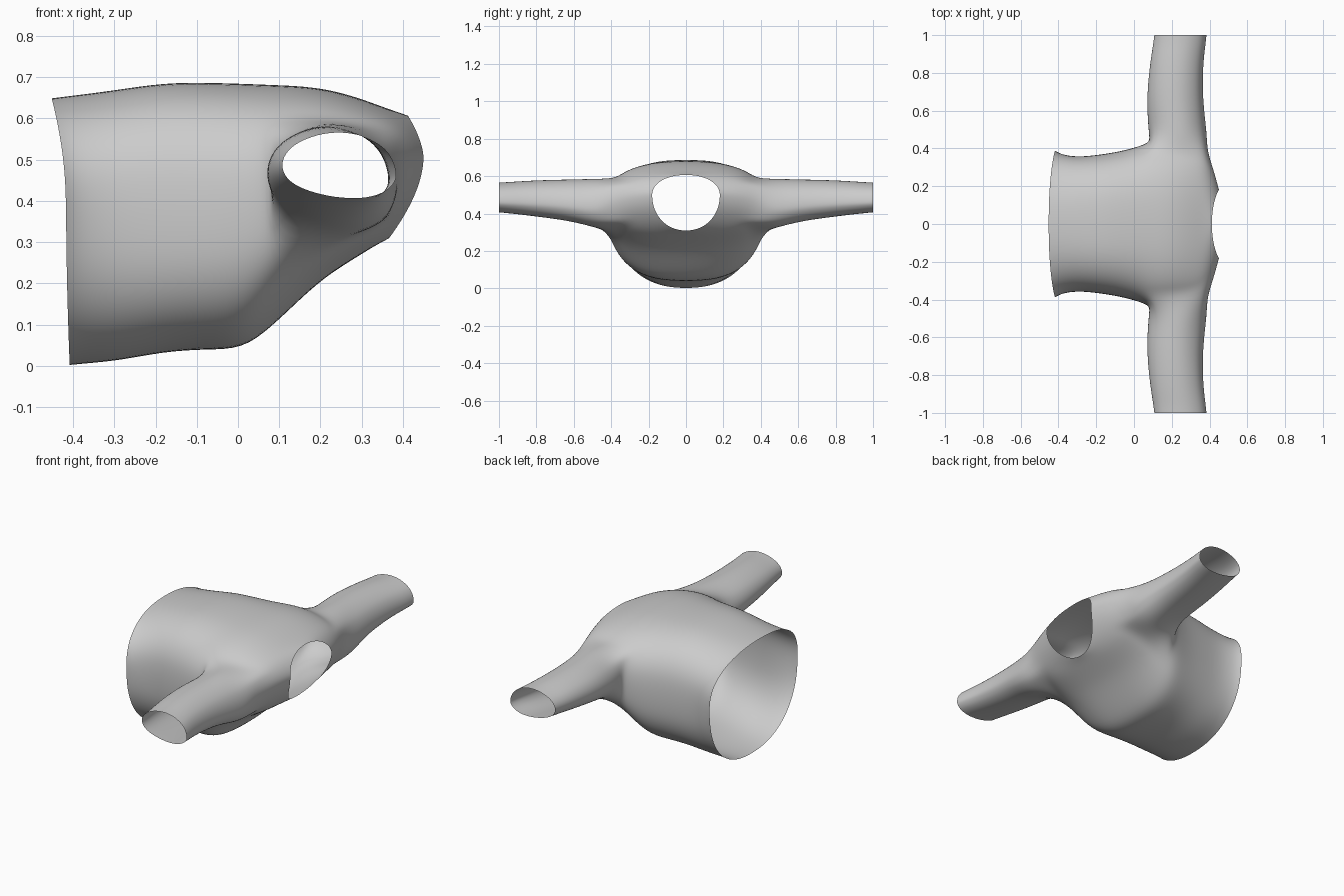
import bpy, bmesh
from math import sin, cos, pi, radians

if "Cube" in bpy.data.objects:
    bpy.data.objects.remove(bpy.data.objects["Cube"])

N = 32               # points around the torso
C0, C1 = 5, 11       # columns bounding each armhole
R0, R1 = 6, 10       # rings bounding each armhole

# torso rings: x at top/side/bottom, z at top/side/bottom, half width, squareness
RINGS = [
    (-.452, -.417, -.408, .650, .40, .000, .390, 2.3),
    (-.420, -.385, -.370, .654, .39, .004, .370, 2.4),
    (-.300, -.300, -.290, .669, .38, .011, .355, 2.6),
    (-.180, -.180, -.180, .688, .38, .033, .368, 2.7),
    (-.070, -.070, -.080, .688, .38, .039, .386, 2.7),
    ( .020,  .025,  .010, .685, .39, .038, .412, 2.6),
    ( .090,  .085,  .080, .682, .43, .092, .435, 2.5),
    ( .160,  .160,  .150, .679, .45, .160, .435, 2.5),
    ( .230,  .240,  .205, .669, .45, .209, .430, 2.5),
    ( .300,  .320,  .255, .648, .46, .243, .420, 2.4),
    ( .355,  .388,  .305, .627, .47, .274, .390, 2.3),
    ( .390,  .425,  .338, .615, .49, .294, .280, 2.2),
    ( .412,  .451,  .365, .607, .50, .308, .182, 2.1),
]
# sleeve rings: y, x range, z range
SLEEVE = [
    (.47, .078, .388, .318, .590),
    (.60, .068, .372, .354, .585),
    (.72, .070, .364, .372, .583),
    (.86, .085, .368, .390, .577),
    (.95, .100, .380, .400, .570),
    (1.0, .106, .385, .405, .568),
]


def spow(v, p):
    return (1 if v >= 0 else -1) * abs(v) ** p


bm = bmesh.new()

# torso tube
grid = []
for xt, xm, xb, zt, zm, zb, w, n in RINGS:
    ring = []
    for j in range(N):
        t = 2 * pi * j / N
        c, s = cos(t), sin(t)
        xe, ze = (xt, zt) if c > 0 else (xb, zb)
        x = xm + (xe - xm) * abs(c) ** 1.6
        ring.append(bm.verts.new((x, w * spow(s, 2 / n), zm + (ze - zm) * abs(c) ** (2 / n))))
    grid.append(ring)
for r in range(len(grid) - 1):
    for j in range(N):
        in_hole = R0 <= r < R1 and (C0 <= j < C1 or C0 <= N - 1 - j < C1)
        if not in_hole:
            k = (j + 1) % N
            bm.faces.new((grid[r][j], grid[r][k], grid[r + 1][k], grid[r + 1][j]))

# sleeves, bridged from each armhole outward
nr, nc = R1 - R0, C1 - C0
walk = ([(R0 + i, C0, 135 - 90 * i / nr) for i in range(nr)]
        + [(R1, C0 + i, 45 - 90 * i / nc) for i in range(nc)]
        + [(R1 - i, C1, -45 - 90 * i / nr) for i in range(nr)]
        + [(R0, C1 - i, -135 - 90 * i / nc) for i in range(nc)])
for side in (1, -1):
    prev = [grid[r][(side * j) % N] for r, j, a in walk]
    for y, x0, x1, z0, z1 in SLEEVE:
        cur = []
        zm = z0 + (z1 - z0) * .42
        for r, j, a in walk:
            u, v = cos(radians(a)), sin(radians(a))
            x = (x0 + x1) / 2 + (x1 - x0) / 2 * u + .035 * max(0, -v) * (1 - u * u)
            z = zm + ((z1 - zm) if v > 0 else (zm - z0)) * v - .012 * u * (1 - abs(v))
            cur.append(bm.verts.new((x, side * y, z)))
        for i in range(len(walk)):
            k = (i + 1) % len(walk)
            bm.faces.new((prev[i], prev[k], cur[k], cur[i]))
        prev = cur

bmesh.ops.recalc_face_normals(bm, faces=bm.faces[:])
# make sure the cloth faces outward
top = max(bm.faces, key=lambda f: f.calc_center_median().z)
if top.normal.z < 0:
    bmesh.ops.reverse_faces(bm, faces=bm.faces[:])
for f in bm.faces:
    f.smooth = True

mesh = bpy.data.meshes.new("shirt")
bm.to_mesh(mesh)
bm.free()
shirt = bpy.data.objects.new("shirt", mesh)
bpy.context.collection.objects.link(shirt)
sub = shirt.modifiers.new("smooth", 'SUBSURF')
sub.levels = sub.render_levels = 2
